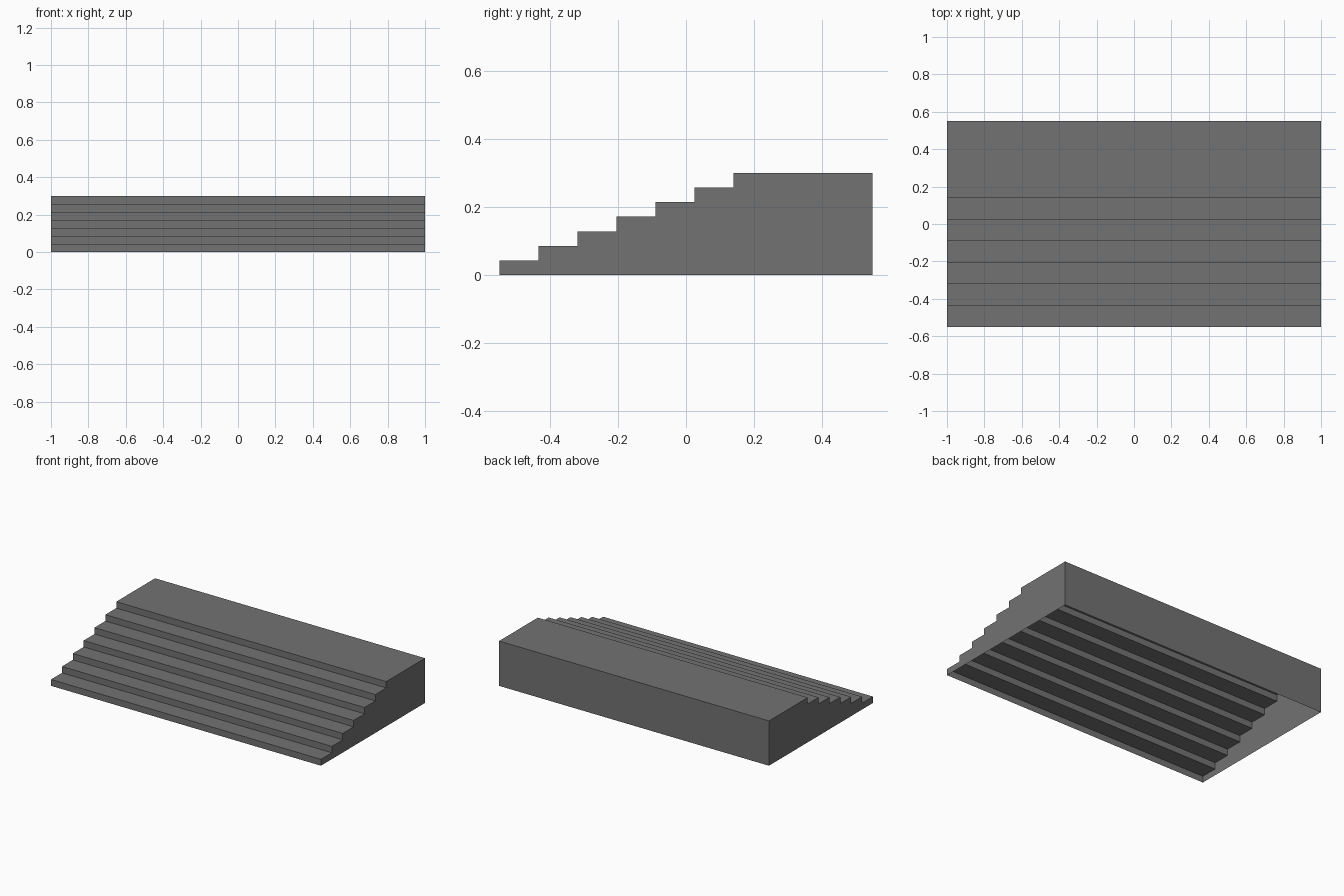
import bpy
import bmesh

if "Cube" in bpy.data.objects:
    bpy.data.objects.remove(bpy.data.objects["Cube"], do_unlink=True)

STEPS = 7
HALF_WIDTH, HALF_DEPTH, HEIGHT = 1.0, 0.55, 0.3
RUN, RISE = 0.115, HEIGHT / STEPS

# Stone material
stone = bpy.data.materials.new("grey_stone")
grey = (0.17, 0.17, 0.17, 1.0)
stone.use_nodes = True
stone.diffuse_color = grey
bsdf = next(n for n in stone.node_tree.nodes if n.type == "BSDF_PRINCIPLED")
bsdf.inputs["Base Color"].default_value = grey

# Stair side profile, from front foot over the landing to back foot
profile = []
for i in range(STEPS):
    y = -HALF_DEPTH + i * RUN
    profile += [(y, i * RISE), (y, (i + 1) * RISE)]
profile += [(HALF_DEPTH, HEIGHT), (HALF_DEPTH, 0)]

# Hollow shell: treads, risers and back span the width, bottom stays open
bm = bmesh.new()
right = [bm.verts.new((-HALF_WIDTH, y, z)) for y, z in profile]
left = [bm.verts.new((HALF_WIDTH, y, z)) for y, z in profile]
for i in range(len(profile) - 1):
    bm.faces.new((right[i], left[i], left[i + 1], right[i + 1]))

# Side walls
bm.faces.new(right)
bm.faces.new(left[::-1])
bm.normal_update()
if next(f for f in bm.faces if abs(f.normal.z) > 0.9).normal.z < 0:
    bmesh.ops.reverse_faces(bm, faces=bm.faces[:])

mesh = bpy.data.meshes.new("staircase")
bm.to_mesh(mesh)
bm.free()
mesh.materials.append(stone)
staircase = bpy.data.objects.new("staircase", mesh)
bpy.context.collection.objects.link(staircase)
